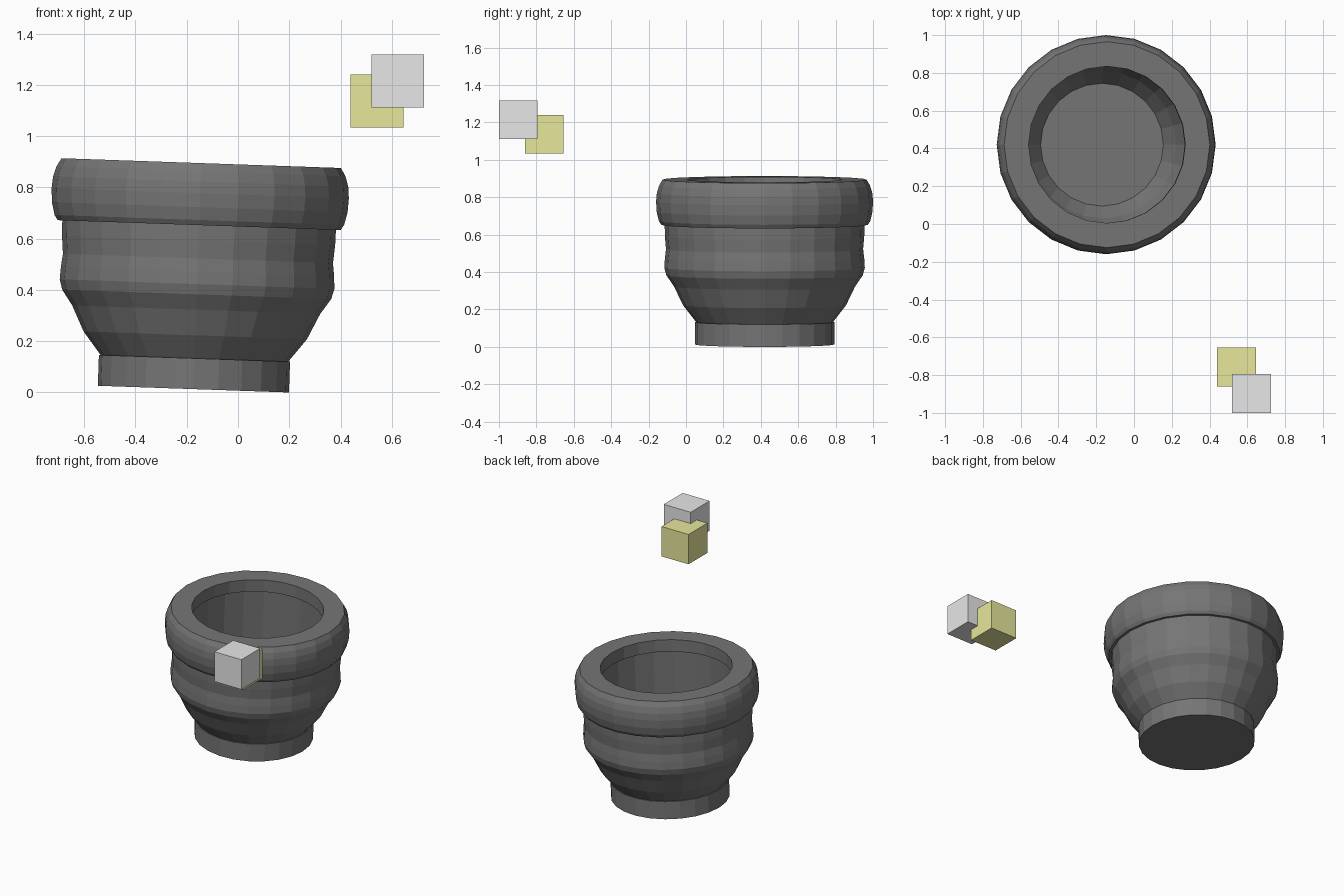
import bpy, bmesh, math

cube = bpy.data.objects.get("Cube")
if cube:
    bpy.data.objects.remove(cube, do_unlink=True)

SIDES = 24


def material(name, color):
    m = bpy.data.materials.new(name)
    m.use_nodes = True
    m.diffuse_color = (*color, 1)
    m.node_tree.nodes["Principled BSDF"].inputs["Base Color"].default_value = (*color, 1)
    return m


def finish(name, bm, mat):
    bmesh.ops.recalc_face_normals(bm, faces=bm.faces)
    mesh = bpy.data.meshes.new(name)
    bm.to_mesh(mesh)
    bm.free()
    mesh.materials.append(mat)
    ob = bpy.data.objects.new(name, mesh)
    bpy.context.collection.objects.link(ob)
    return ob


def lathe(name, profile, mat):
    """Spin (radius, height) points round z and cap both ends."""
    bm = bmesh.new()
    rings = []
    for r, z in profile:
        angles = [math.tau * i / SIDES for i in range(SIDES)]
        rings.append([bm.verts.new((r * math.cos(a), r * math.sin(a), z)) for a in angles])
    for low, high in zip(rings, rings[1:]):
        for i in range(SIDES):
            j = (i + 1) % SIDES
            bm.faces.new((low[i], low[j], high[j], high[i]))
    bm.faces.new(rings[0])
    bm.faces.new(rings[-1])
    return finish(name, bm, mat)


def block(name, center, size, mat):
    bm = bmesh.new()
    bmesh.ops.create_cube(bm, size=size)
    ob = finish(name, bm, mat)
    ob.location = center
    return ob


dark_grey = material("dark_grey", (0.18, 0.18, 0.18))
light_grey = material("light_grey", (0.8, 0.8, 0.8))
soft_yellow = material("soft_yellow", (0.8, 0.8, 0.33))

# Pot: foot, flared belly, rounded collar, lip, hollow inside and floor
foot = [(0.373, 0), (0.373, 0.12)]
belly = [(0.366, 0.12), (0.436, 0.21), (0.484, 0.31), (0.525, 0.37), (0.536, 0.41),
         (0.533, 0.46), (0.527, 0.51), (0.533, 0.58), (0.534, 0.64)]
collar = [(0.552, 0.64), (0.565, 0.66), (0.577, 0.71), (0.58, 0.765), (0.576, 0.81),
          (0.564, 0.85), (0.545, 0.882)]
inside = [(0.415, 0.882), (0.415, 0.80), (0.475, 0.79), (0.48, 0.42), (0.435, 0.32),
          (0.39, 0.22), (0.325, 0.125)]
pot = lathe("pot", foot + belly + collar + inside, dark_grey)
pot.location = (-0.174, 0.42, 0.013)
pot.rotation_euler.y = math.radians(2)

# Two overlapping floating blocks
block("grey_block", (0.623, -0.897, 1.215), 0.206, light_grey)
block("yellow_block", (0.542, -0.757, 1.137), 0.206, soft_yellow)
